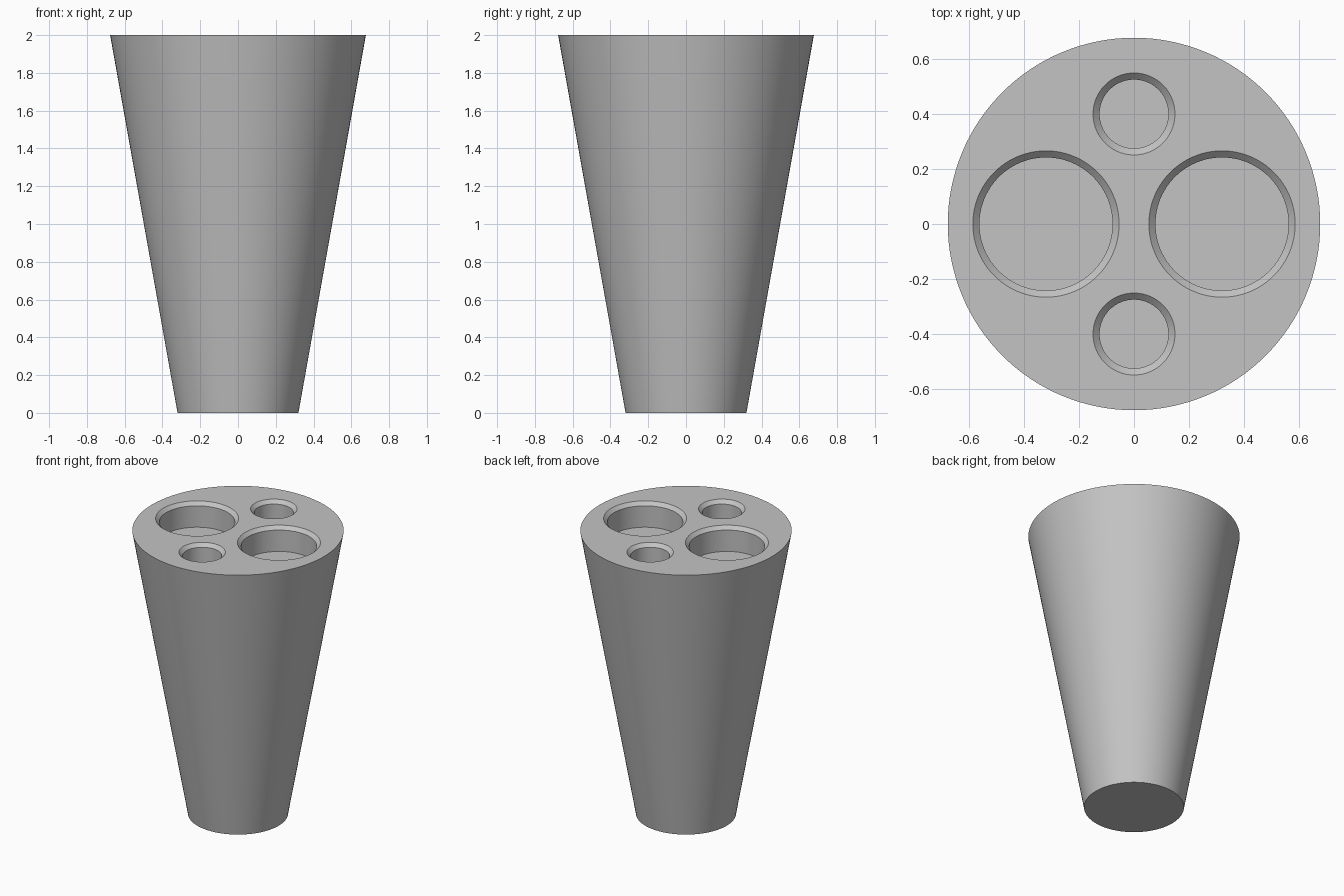
import bpy
import bmesh
import math

cube = bpy.data.objects.get("Cube")
if cube:
    bpy.data.objects.remove(cube, do_unlink=True)

HEIGHT = 2.0
DEPTH = 0.175      # pocket depth
CHAMFER = 0.024    # bevel around each pocket mouth

grey = bpy.data.materials.new("plain grey")
grey.use_nodes = True
colour = (0.55, 0.55, 0.55, 1)
grey.diffuse_color = colour
grey.node_tree.nodes["Principled BSDF"].inputs["Base Color"].default_value = colour


def turned(name, profile, centre=(0, 0), sides=96):
    """Closed solid turned from (radius, z) rings listed bottom to top."""
    bm = bmesh.new()
    rings = []
    for r, z in profile:
        rings.append([bm.verts.new((centre[0] + r * math.cos(math.tau * i / sides),
                                    centre[1] + r * math.sin(math.tau * i / sides), z))
                      for i in range(sides)])
    for low, high in zip(rings, rings[1:]):
        for i in range(sides):
            j = (i + 1) % sides
            bm.faces.new((low[i], low[j], high[j], high[i]))
    bm.faces.new(rings[0][::-1])
    bm.faces.new(rings[-1])
    mesh = bpy.data.meshes.new(name)
    bm.to_mesh(mesh)
    bm.free()
    mesh.materials.append(grey)
    ob = bpy.data.objects.new(name, mesh)
    bpy.context.collection.objects.link(ob)
    return ob


# Tapered body
body = turned("tapered_body", [(0.32, 0), (0.677, HEIGHT)], sides=128)
bpy.context.view_layer.objects.active = body

# Chamfered blind pockets: a large pair left and right, a small pair front and back
pockets = [("large", (s * 0.32, 0), 0.242) for s in (-1, 1)]
pockets += [("small", (0, s * 0.4), 0.125) for s in (-1, 1)]
for label, centre, r in pockets:
    over = 0.05    # cutter continues along the chamfer above the top face
    cutter = turned(label + "_pocket_cutter",
                    [(r, HEIGHT - DEPTH), (r, HEIGHT - CHAMFER),
                     (r + CHAMFER + over, HEIGHT + over)], centre)
    cutter.hide_render = True
    mod = body.modifiers.new("pocket", 'BOOLEAN')
    mod.operation = 'DIFFERENCE'
    mod.solver = 'EXACT'
    mod.object = cutter
    bpy.ops.object.modifier_apply(modifier=mod.name)
    bpy.data.objects.remove(cutter, do_unlink=True)

# Smooth walls with crisp rims
bpy.ops.object.select_all(action='DESELECT')
body.select_set(True)
bpy.ops.object.shade_smooth_by_angle(angle=math.radians(30))
